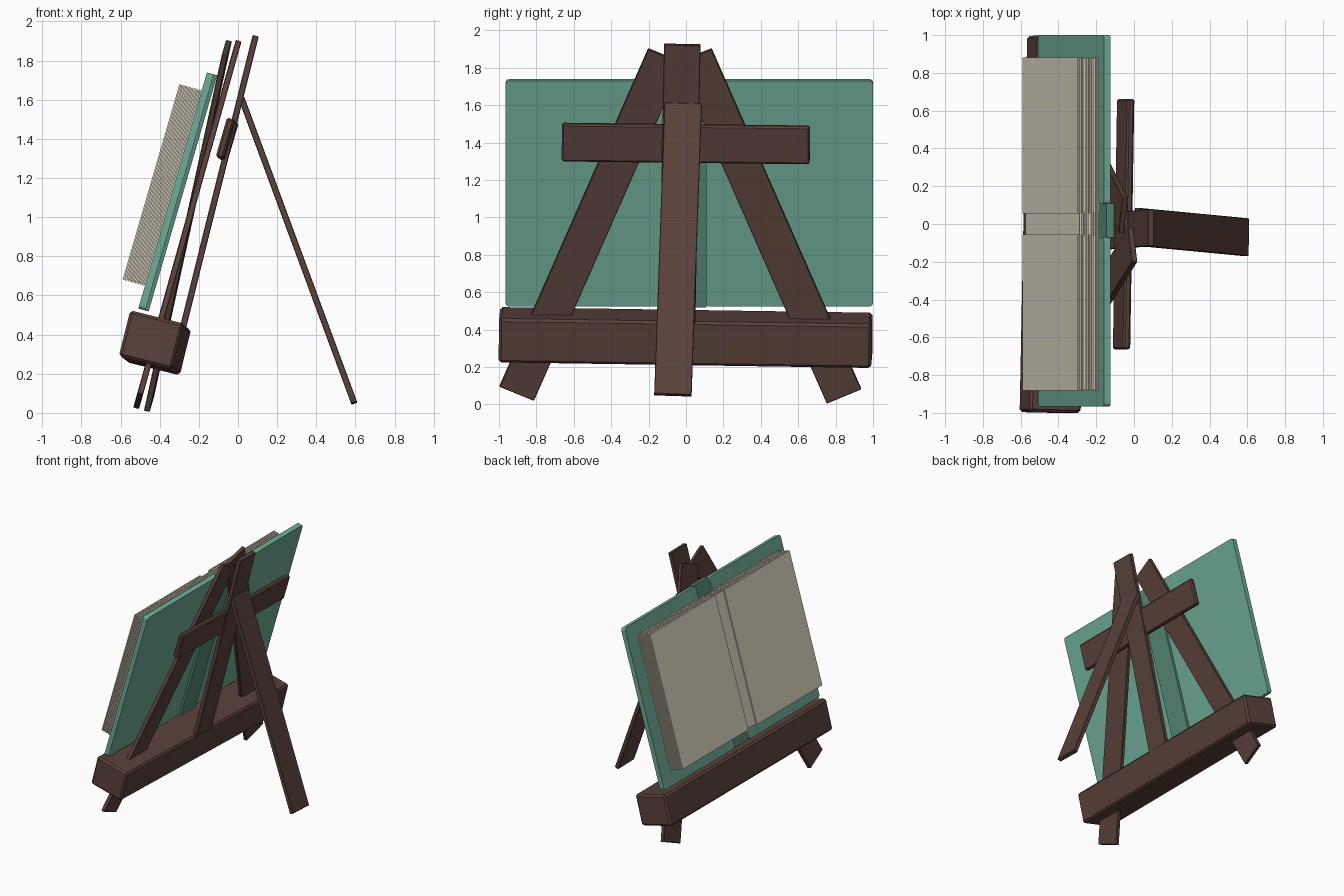
import bpy, bmesh
from mathutils import Vector, Matrix

old = bpy.data.objects.get("Cube")
if old:
    bpy.data.objects.remove(old, do_unlink=True)


def material(name, rgb):
    m = bpy.data.materials.new(name)
    m.use_nodes = True
    m.diffuse_color = (*rgb, 1)
    m.node_tree.nodes["Principled BSDF"].inputs["Base Color"].default_value = (*rgb, 1)
    return m


WOOD = material("dark wood", (0.1, 0.053, 0.042))
COVER = material("green cover", (0.16, 0.41, 0.31))
SPINE = material("dark green spine", (0.095, 0.25, 0.185))
PAPER = material("paper", (0.74, 0.68, 0.55))


def finish(name, bm, mat, bevel=0):
    bmesh.ops.recalc_face_normals(bm, faces=bm.faces)
    mesh = bpy.data.meshes.new(name)
    bm.to_mesh(mesh)
    bm.free()
    mesh.materials.append(mat)
    ob = bpy.data.objects.new(name, mesh)
    bpy.context.collection.objects.link(ob)
    if bevel:
        mod = ob.modifiers.new("edge", "BEVEL")
        mod.width = bevel
        mod.segments = 1
    return ob


def plank(name, start, end, width, thick, facing, bevel=0.003):
    """Square-ended board from start to end, its broad face turned to facing."""
    a, b = Vector(start), Vector(end)
    along = (b - a).normalized()
    face = Vector(facing)
    face = (face - along * face.dot(along)).normalized()
    side = along.cross(face)
    frame = Matrix((face, side, along)).transposed().to_4x4()
    bm = bmesh.new()
    bmesh.ops.create_cube(bm, size=1, matrix=Matrix.Translation((a + b) / 2) @ frame
                          @ Matrix.Diagonal((thick, width, (b - a).length, 1)))
    return finish(name, bm, WOOD, bevel)


# Leaning direction of the easel and book: up the slope, and out of its back
UP = Vector((0.279, 0, 0.96))
BACK = Vector((0.96, 0, -0.279))

# Easel
plank("right_leg", (-0.51, -0.905, 0.06), (-0.007, -0.11, 1.865), 0.2, 0.03, BACK)
plank("left_leg", (-0.455, 0.845, 0.045), (-0.057, 0.045, 1.865), 0.2, 0.03, BACK)
plank("center_post", (-0.315, -0.05, 0.3), (0.09, -0.02, 1.925), 0.195, 0.032, BACK)
plank("rear_leg", (0.594, -0.07, 0.05), (0.018, -0.015, 1.607), 0.2, 0.032, (0.94, 0, 0.35))
plank("cross_bar", (-0.066, -0.664, 1.403), (-0.044, 0.662, 1.388), 0.21, 0.04, BACK, 0.01)
plank("ledge", (-0.444, -0.998, 0.373), (-0.404, 0.994, 0.343), 0.242, 0.28, (0.97, 0, -0.24), 0.014)

# Book parts are laid out in the leaning frame: depth, y, height
BOOK = Matrix((BACK, Vector((0, 1, 0)), UP)).transposed().to_4x4()
BOOK = Matrix.Translation((-0.311, 0, 1.13)) @ BOOK


def add_slab(bm, depth, y, height):
    lo, hi = zip(depth, y, height)
    mid = [(p + q) / 2 for p, q in zip(lo, hi)]
    size = [q - p for p, q in zip(lo, hi)]
    bmesh.ops.create_cube(bm, size=1, matrix=BOOK @ Matrix.Translation(mid)
                          @ Matrix.Diagonal((*size, 1)))


def board(name, mat, depth, y, height, radius):
    """Flat board with its four outline corners rounded."""
    bm = bmesh.new()
    add_slab(bm, depth, y, height)
    corners = [e for e in bm.edges
               if abs((e.verts[0].co - e.verts[1].co).normalized().dot(BACK)) > 0.9]
    bmesh.ops.bevel(bm, geom=corners, offset=radius, segments=3, profile=0.5, affect="EDGES")
    return finish(name, bm, mat)


HALF = 0.628
board("right_cover", COVER, (-0.024, 0.013), (-0.965, -0.07), (-HALF, HALF), 0.02)
board("left_cover", COVER, (-0.024, 0.013), (0.105, 1.0), (-HALF, HALF), 0.02)
board("spine", SPINE, (-0.01, 0.031), (-0.075, 0.11), (-HALF, HALF), 0.005)

# Page blocks: stacked sheets around a slightly smaller core
SHEETS = 9
FRONT, REAR = -0.142, -0.024
BOTTOM, TOP = -0.509, 0.532
PITCH = (REAR - FRONT) / SHEETS


def page_block(name, y0, y1, front, inset):
    bm = bmesh.new()
    for i in range(SHEETS):
        d = FRONT + i * PITCH
        if d + 0.001 >= front:
            add_slab(bm, (d, d + PITCH * 0.65), (y0, y1), (BOTTOM + inset, TOP - inset))
    add_slab(bm, (front + 0.002, REAR + 0.002), (y0 + 0.008, y1 - 0.008),
             (BOTTOM + inset + 0.008, TOP - inset - 0.008))
    return finish(name, bm, PAPER)


page_block("right_pages", -0.882, -0.055, FRONT, 0)
page_block("left_pages", 0.055, 0.882, FRONT, 0)
page_block("page_gutter", -0.065, 0.065, FRONT + PITCH, 0.004)
